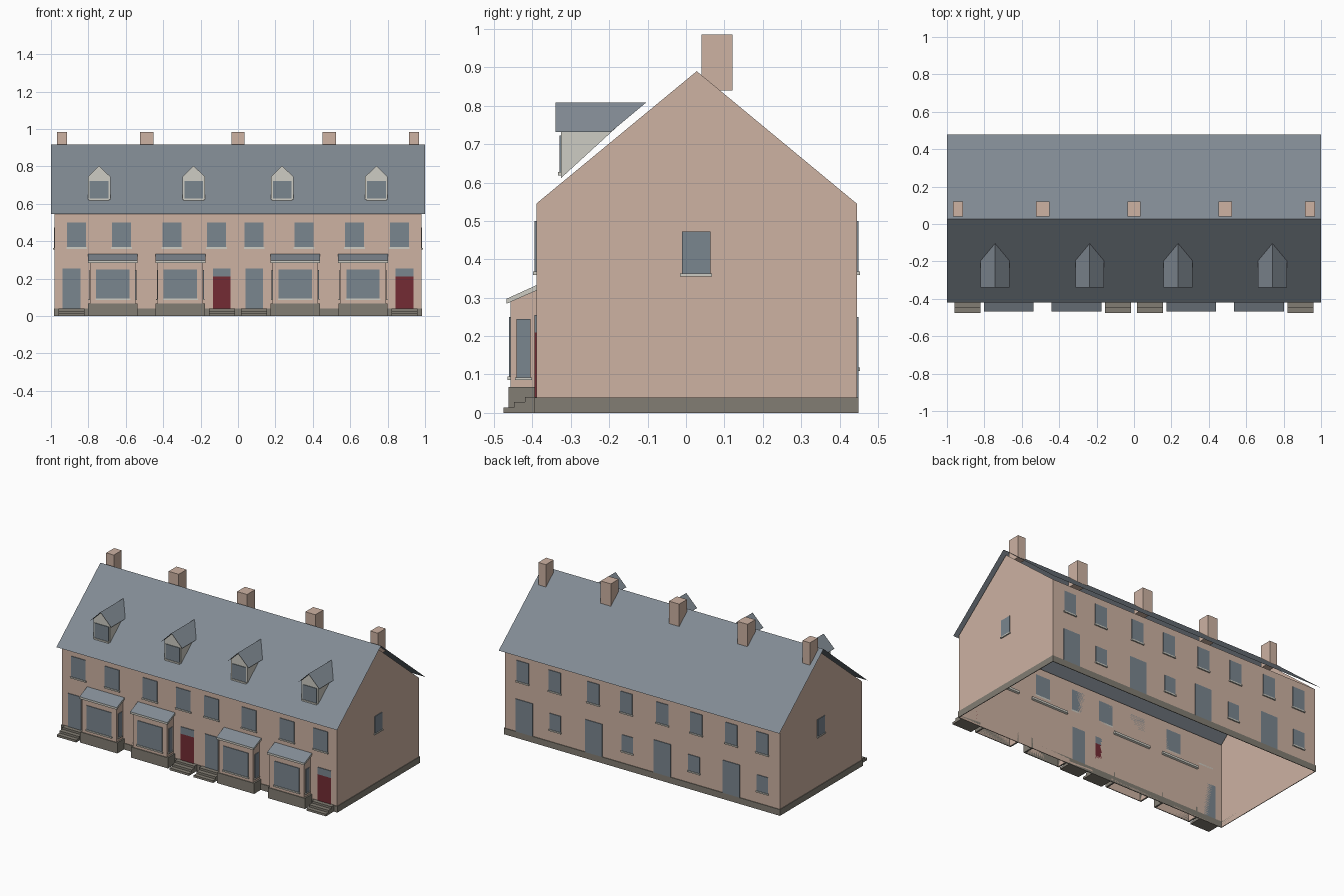
import bpy
from mathutils import Vector

if "Cube" in bpy.data.objects:
    bpy.data.objects.remove(bpy.data.objects["Cube"])


def lin(c):
    c /= 255
    return c / 12.92 if c < 0.04045 else ((c + 0.055) / 1.055) ** 2.4


def material(name, rgb):
    m = bpy.data.materials.new(name)
    m.diffuse_color = [lin(c) for c in rgb] + [1]
    m.use_nodes = True
    m.node_tree.nodes["Principled BSDF"].inputs["Base Color"].default_value = m.diffuse_color
    return m


WALL = material("sandstone", (205, 178, 162))
SLATE = material("slate", (130, 139, 148))
GLASS = material("glass", (122, 134, 143))
STONE = material("plinth_stone", (130, 125, 115))
CREAM = material("cream_trim", (205, 204, 195))
RED = material("red_door", (115, 43, 52))


def mesh(name, verts, faces, *mats):
    me = bpy.data.meshes.new(name)
    me.from_pydata(verts, [], faces)
    for m in mats:
        me.materials.append(m)
    ob = bpy.data.objects.new(name, me)
    bpy.context.collection.objects.link(ob)
    return ob


def box(name, x0, x1, y0, y1, z0, z1, mat):
    v = [(x, y, z) for x in (x0, x1) for y in (y0, y1) for z in (z0, z1)]
    f = [(0, 1, 3, 2), (4, 6, 7, 5), (0, 4, 5, 1), (2, 3, 7, 6), (0, 2, 6, 4), (1, 5, 7, 3)]
    return mesh(name, v, f, mat)


# Main dimensions
X, YF, YB, YR = 0.98, -0.39, 0.445, 0.028
EAVE, PEAK = 0.545, 0.89
RF, RB, RIDGE = -0.42, 0.478, 0.918
SLOPE = (RIDGE - EAVE) / (YR - RF)


def on_roof(z):
    return RF + (z - EAVE) / SLOPE


def plate_y(name, cx, hw, z0, z1, y, side, mat, t=0.004):
    """Thin plate on a wall that faces -y (side -1) or +y (side 1)."""
    ya, yb = sorted((y, y + side * t))
    box(name, cx - hw, cx + hw, ya, yb, z0, z1, mat)


def window_y(name, cx, hw, z0, z1, y, side):
    plate_y(name, cx, hw, z0, z1, y, side, GLASS)
    plate_y(name + "_sill", cx, hw + 0.004, z0 - 0.009, z0, y, side, CREAM, 0.008)


# Hollow walls, open underneath
section = [(YF, 0), (YB, 0), (YB, EAVE), (YR, PEAK), (YF, EAVE)]
mesh("house_walls", [(x, y, z) for x in (-X, X) for y, z in section],
     [(4, 3, 2, 1, 0), (5, 6, 7, 8, 9), (0, 5, 9, 4), (1, 2, 7, 6)], WALL)

# Two thin roof slopes
mesh("main_roof", [(x, y, z) for x in (-1, 1)
                   for y, z in ((RF, EAVE), (YR, RIDGE), (RB, EAVE))],
     [(0, 3, 4, 1), (1, 4, 5, 2)], SLATE)

# Plinth strips around the house
P = 0.004
box("plinth_front", -X - P, X + P, YF - P, YF, 0, 0.04, STONE)
box("plinth_back", -X - P, X + P, YB, YB + P, 0, 0.04, STONE)
for s in (-1, 1):
    a, b = sorted((s * X, s * (X + P)))
    box("plinth_end", a, b, YF, YB, 0, 0.04, STONE)
    # Gable window with sill
    a, b = sorted((s * X, s * (X + 0.004)))
    box("gable_window", a, b, -0.011, 0.064, 0.363, 0.472, GLASS)
    a, b = sorted((s * X, s * (X + 0.008)))
    box("gable_sill", a, b, -0.015, 0.068, 0.355, 0.363, CREAM)

# Chimneys, narrower at the two ends
for cx, hw in ((-0.941, 0.027), (-0.487, 0.036), (0, 0.036), (0.487, 0.036), (0.941, 0.027)):
    box("chimney", cx - hw, cx + hw, 0.041, 0.121, 0.84, 0.985, WALL)

# Upper front windows
for cx in (-0.863, -0.623, -0.353, -0.115, 0.086, 0.353, 0.623, 0.863):
    window_y("upper_front_window", cx, 0.051, 0.368, 0.5, YF, -1)

# Rear windows and glazed doors
for cx in (0.852, 0.622, 0.348, 0.112, -0.145, -0.385, -0.635, -0.855):
    window_y("upper_rear_window", cx, 0.043, 0.368, 0.5, YB, 1)
for cx in (0.62, 0.105, -0.37, -0.857):
    window_y("lower_rear_window", cx, 0.04, 0.118, 0.222, YB, 1)
for cx in (0.84, 0.345, -0.143, -0.635):
    plate_y("rear_door", cx, 0.06, 0.04, 0.25, YB, 1, GLASS)

# Front doors, two of them red below a glass transom, with three steps each
for cx, is_red in ((-0.89, False), (-0.086, True), (0.086, False), (0.89, True)):
    if is_red:
        plate_y("red_door", cx, 0.047, 0.04, 0.21, YF, -1, RED)
        plate_y("transom", cx, 0.047, 0.21, 0.255, YF, -1, GLASS)
    else:
        plate_y("glazed_door", cx, 0.047, 0.04, 0.255, YF, -1, GLASS)
    for y, z0, z1 in ((-0.475, 0, 0.014), (-0.448, 0.014, 0.028), (-0.42, 0.028, 0.041)):
        box("door_step", cx - 0.069, cx + 0.069, y, YF, z0, z1, STONE)

# Bay windows
BY = -0.457
for cx in (-0.669, -0.308, 0.306, 0.668):
    # Hollow three sided bay
    plan = [(cx - 0.122, YF), (cx - 0.122, BY), (cx + 0.122, BY), (cx + 0.122, YF)]
    tops = [0.322, 0.29, 0.29, 0.322]
    mesh("bay_walls", [(x, y, 0) for x, y in plan] + [(x, y, t) for (x, y), t in zip(plan, tops)],
         [(0, 1, 5, 4), (1, 2, 6, 5), (2, 3, 7, 6)], WALL)
    # Bay plinth
    box("bay_plinth_front", cx - 0.132, cx + 0.132, BY - 0.005, BY, 0, 0.068, STONE)
    for s in (-1, 1):
        a, b = sorted((cx + s * 0.122, cx + s * 0.132))
        box("bay_plinth_side", a, b, BY, YF, 0, 0.068, STONE)
        # Narrow side windows of the bay
        a, b = sorted((cx + s * 0.122, cx + s * 0.126))
        box("bay_side_window", a, b, -0.442, -0.405, 0.092, 0.245, GLASS)
        a, b = sorted((cx + s * 0.122, cx + s * 0.13))
        box("bay_side_sill", a, b, -0.446, -0.401, 0.086, 0.092, CREAM)
    window_y("bay_window", cx, 0.089, 0.095, 0.25, BY, -1)
    # Lean-to roof, slate on top and cream edges
    prof = [(-0.468, 0.284), (-0.38, 0.323), (-0.38, 0.337), (-0.468, 0.297)]
    roof = mesh("bay_roof", [(cx + d, y, z) for d in (-0.133, 0.133) for y, z in prof],
                [(3, 2, 1, 0), (4, 5, 6, 7), (0, 1, 5, 4), (1, 2, 6, 5), (2, 3, 7, 6), (3, 0, 4, 7)],
                CREAM, SLATE)
    for p in roof.data.polygons:
        p.material_index = int(Vector(p.normal).z > 0.5)

# Dormers
DY, DH = -0.325, 0.06
for cx in (-0.743, -0.237, 0.236, 0.74):
    mesh("dormer_walls",
         [(cx - DH, DY, 0.612), (cx + DH, DY, 0.612), (cx + DH, DY, 0.745), (cx, DY, 0.803),
          (cx - DH, DY, 0.745), (cx + DH, on_roof(0.745), 0.745), (cx - DH, on_roof(0.745), 0.745)],
         [(0, 1, 2, 3, 4), (1, 5, 2), (0, 4, 6)], CREAM)
    # Thin gabled roof running back into the main slope
    w, ez, az = 0.077, 0.731, 0.808
    mesh("dormer_roof",
         [(cx - w, -0.34, ez), (cx, -0.34, az), (cx + w, -0.34, ez),
          (cx - w, on_roof(ez), ez), (cx, on_roof(az), az), (cx + w, on_roof(ez), ez)],
         [(0, 1, 4, 3), (1, 2, 5, 4)], SLATE)
    window_y("dormer_window", cx, 0.05, 0.627, 0.722, DY, -1)
